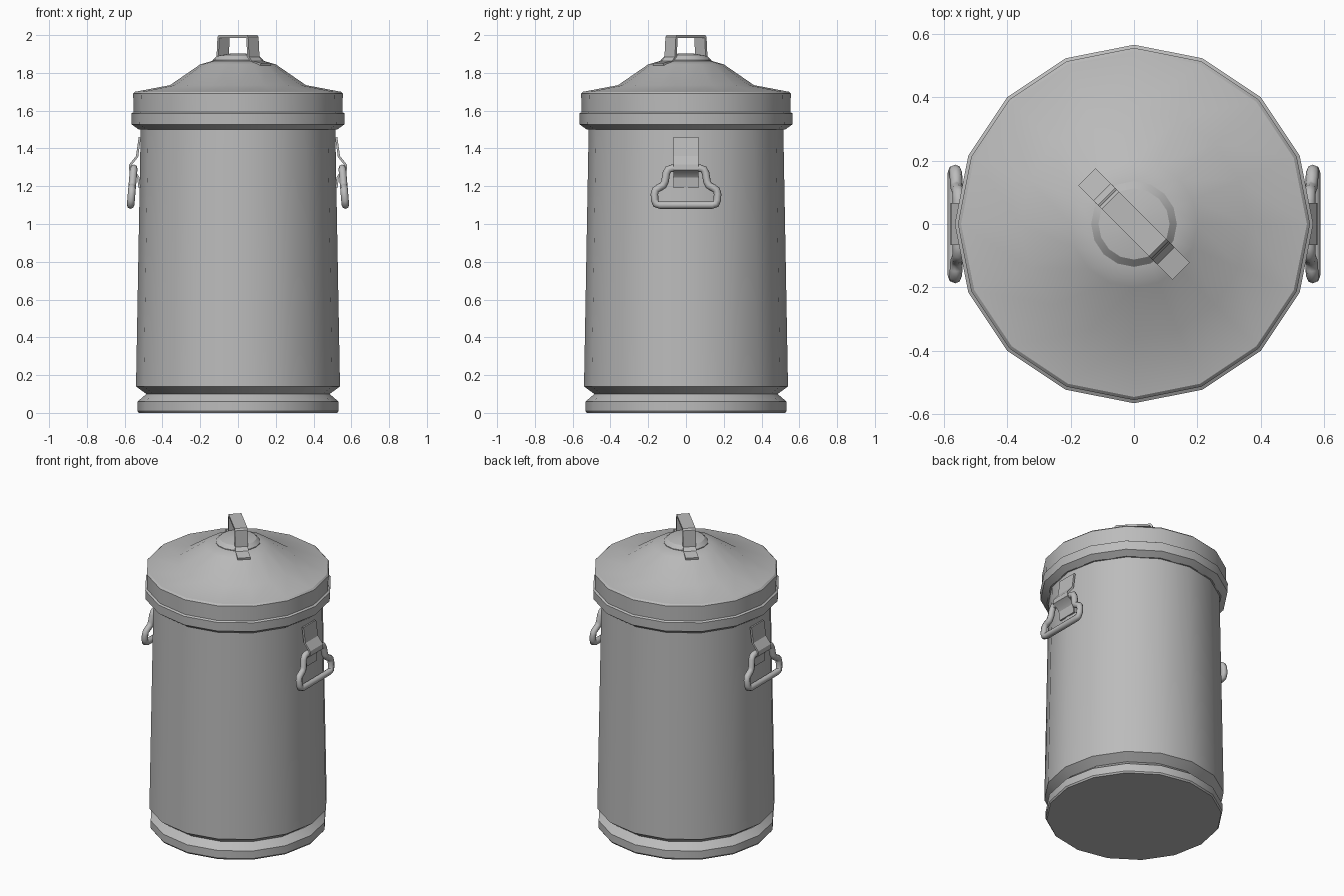
import bpy, bmesh, math
from mathutils import Vector, Matrix

cube = bpy.data.objects.get("Cube")
if cube:
    bpy.data.objects.remove(cube, do_unlink=True)

metal = bpy.data.materials.new("galvanised grey")
metal.use_nodes = True
GREY = (0.5, 0.5, 0.5, 1)
metal.diffuse_color = GREY
metal.node_tree.nodes["Principled BSDF"].inputs["Base Color"].default_value = GREY


def finish(bm, name, angle):
    """Turn a bmesh into a shaded object."""
    bmesh.ops.recalc_face_normals(bm, faces=bm.faces)
    mesh = bpy.data.meshes.new(name)
    bm.to_mesh(mesh)
    bm.free()
    mesh.materials.append(metal)
    obj = bpy.data.objects.new(name, mesh)
    bpy.context.collection.objects.link(obj)
    bpy.ops.object.select_all(action='DESELECT')
    obj.select_set(True)
    bpy.context.view_layer.objects.active = obj
    bpy.ops.object.shade_smooth_by_angle(angle=math.radians(angle))
    return obj


def lathe(name, profile, sides=16, angle=32):
    """Spin (radius, height) points round z and cap both ends."""
    bm = bmesh.new()
    rings = []
    for r, z in profile:
        rings.append([bm.verts.new((r * math.cos(a), r * math.sin(a), z))
                      for a in (math.tau * i / sides for i in range(sides))])
    for low, high in zip(rings, rings[1:]):
        for i in range(sides):
            j = (i + 1) % sides
            bm.faces.new((low[i], low[j], high[j], high[i]))
    bm.faces.new(rings[0])
    bm.faces.new(rings[-1])
    return finish(bm, name, angle)


def strap(name, path, width, thickness, matrix):
    """Bent flat bar: path in x/z, thickened along its normal, wide in y."""
    bm = bmesh.new()
    pts = [Vector(p) for p in path]
    rows = []
    for i, p in enumerate(pts):
        before = (p - pts[i - 1]).normalized() if i else None
        after = (pts[i + 1] - p).normalized() if i < len(pts) - 1 else None
        before, after = before or after, after or before
        n1, n2 = Vector((before.y, -before.x)), Vector((after.y, -after.x))
        normal = (n1 + n2) / (1 + n1.dot(n2))
        inner = p + normal * thickness
        rows.append([bm.verts.new(matrix @ Vector((q.x, y, q.y)))
                     for q, y in ((p, -width / 2), (p, width / 2),
                                  (inner, width / 2), (inner, -width / 2))])
    for a, b in zip(rows, rows[1:]):
        for i in range(4):
            j = (i + 1) % 4
            bm.faces.new((a[i], a[j], b[j], b[i]))
    bm.faces.new(rows[0])
    bm.faces.new(rows[-1])
    return finish(bm, name, 25)


def tube_loop(name, points, radius, sides=8):
    """Closed round bar following a loop of points that lie in one plane."""
    bm = bmesh.new()
    count = len(points)
    flat = (points[1] - points[0]).cross(points[2] - points[0]).normalized()
    rings = []
    for i, p in enumerate(points):
        along = (points[(i + 1) % count] - points[i - 1]).normalized()
        side = along.cross(flat)
        rings.append([bm.verts.new(p + radius * (math.cos(a) * side + math.sin(a) * flat))
                      for a in (math.tau * k / sides for k in range(sides))])
    for i in range(count):
        a, b = rings[i], rings[(i + 1) % count]
        for k in range(sides):
            m = (k + 1) % sides
            bm.faces.new((a[k], a[m], b[m], b[k]))
    return finish(bm, name, 50)


def rounded(corners, cut):
    """Replace every corner of a loop by a short three point bend."""
    out = []
    for i, c in enumerate(corners):
        p, n = corners[i - 1], corners[(i + 1) % len(corners)]
        a = c + (p - c).normalized() * cut
        b = c + (n - c).normalized() * cut
        out += [a, (a + b + 2 * c) / 4, b]
    return out


# Can body with a grooved foot
lathe("can_body", [(0.525, 0), (0.532, 0.01), (0.532, 0.06), (0.485, 0.1),
                   (0.54, 0.14), (0.515, 1.52)])

# Lid with rolled rim, flared skirt and shallow cone
lathe("lid", [(0.5, 1.5), (0.525, 1.5), (0.563, 1.527), (0.565, 1.585), (0.553, 1.592),
              (0.555, 1.69), (0.545, 1.7), (0.36, 1.735), (0.2, 1.845), (0.13, 1.865)])
lathe("lid_boss", [(0.135, 1.85), (0.135, 1.868), (0.112, 1.89), (0.04, 1.902)], angle=25)

# Diagonal grip on the lid
half = [(0.21, 1.852), (0.142, 1.864), (0.122, 1.885), (0.115, 1.99), (0.105, 2.0)]
grip_path = [(-x, z) for x, z in half] + half[::-1]
strap("lid_grip", grip_path, 0.078, 0.014, Matrix.Rotation(math.radians(-45), 4, 'Z'))

# Side brackets and hanging carry rings
bracket = [(0.527, 1.19), (0.534, 1.245), (0.548, 1.265), (0.578, 1.285), (0.576, 1.315),
           (0.54, 1.36), (0.526, 1.46)]
ring_half = [(0.1, 1.295), (0.115, 1.2), (0.168, 1.185), (0.165, 1.1)]
for side, sign in (("left", 1), ("right", -1)):
    turn = Matrix.Rotation(0 if sign > 0 else math.pi, 4, 'Z')
    strap(side + "_bracket", bracket[::-1], 0.132, 0.012, turn)
    outline = ring_half + [(-y, z) for y, z in ring_half[::-1]]
    corners = [turn @ Vector((0.552 + (1.295 - z) * 0.085, y, z)) for y, z in outline]
    tube_loop(side + "_carry_ring", rounded(corners, 0.026), 0.02)
